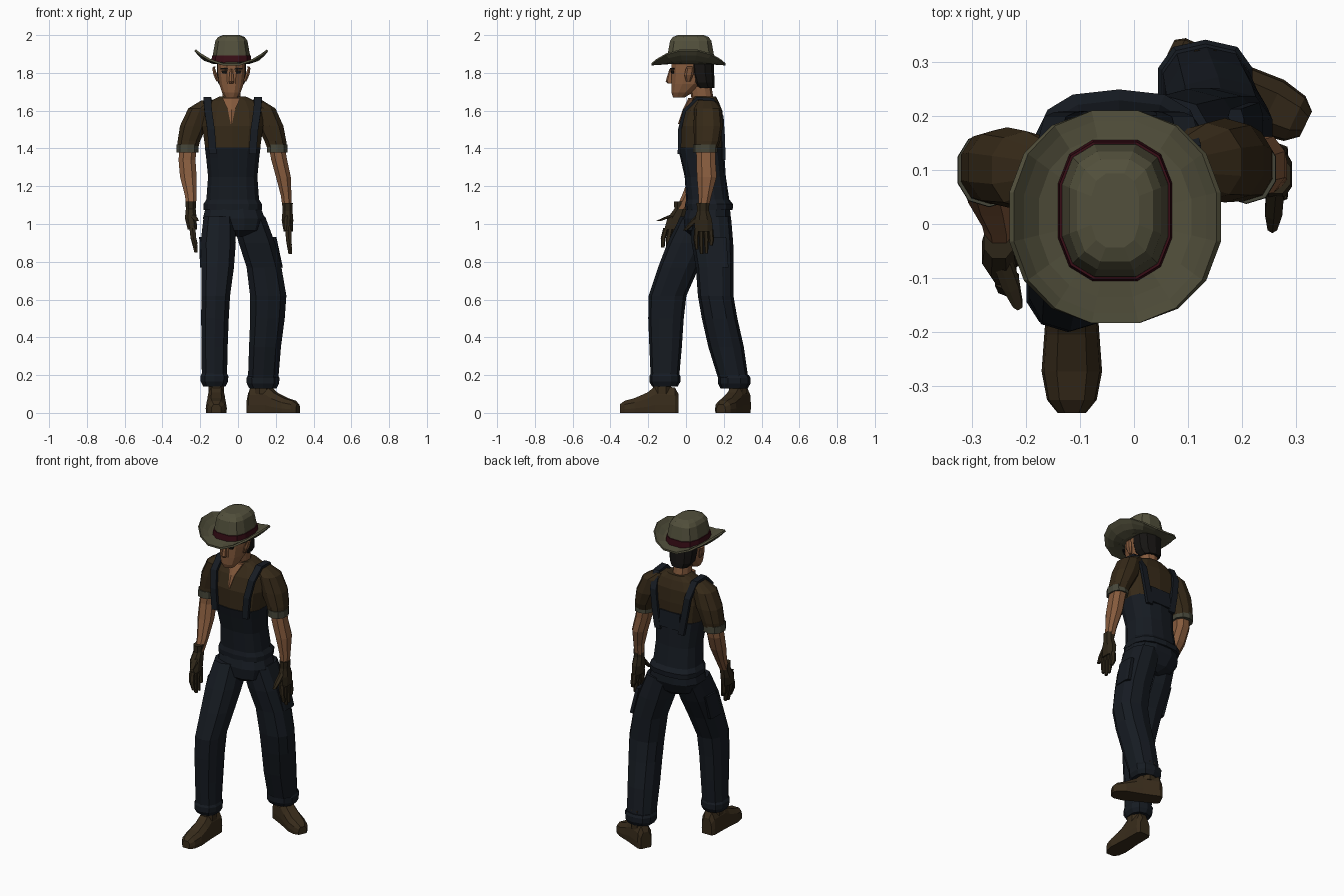
import bpy, bmesh, math
from mathutils import Vector


def mat(name, r, g, b):
    m = bpy.data.materials.new(name)
    m.diffuse_color = (r, g, b, 1)
    return m


SKIN = mat("skin", .24, .105, .047)
HAT = mat("felt", .085, .08, .045)
BAND = mat("band", .04, .004, .008)
SHIRT = mat("shirt", .036, .022, .009)
DENIM = mat("denim", .008, .011, .016)
LEATHER = mat("leather", .04, .025, .011)
GLOVE = mat("glove", .027, .019, .009)
HAIR = mat("hair", .008, .007, .006)
CUFF = mat("sleeve_cuff", .06, .06, .04)


def skin_rings(name, m, rings, caps=True):
    """Bridge equal-length point rings into one flat-shaded mesh."""
    bm = bmesh.new()
    vs = [[bm.verts.new(p) for p in r] for r in rings]
    n = len(vs[0])
    for a, b in zip(vs, vs[1:]):
        for i in range(n):
            j = (i + 1) % n
            bm.faces.new((a[i], a[j], b[j], b[i]))
    if caps:
        bm.faces.new(vs[0])
        bm.faces.new(vs[-1])
    bmesh.ops.recalc_face_normals(bm, faces=bm.faces)
    me = bpy.data.meshes.new(name)
    bm.to_mesh(me)
    bm.free()
    me.materials.append(m)
    ob = bpy.data.objects.new(name, me)
    bpy.context.collection.objects.link(ob)
    return ob


def oval(x, y, z, rx, ry, n, p):
    pts = []
    for i in range(n):
        a = 2 * math.pi * (i + .5) / n
        c, s = math.cos(a), math.sin(a)
        pts.append((x + rx * math.copysign(abs(c) ** (2 / p), c),
                    y + ry * math.copysign(abs(s) ** (2 / p), s), z))
    return pts


def loft(name, m, rings, n=10, p=2.3):
    return skin_rings(name, m, [oval(*r, n, p) for r in rings])


def ribbon(name, m, path, w, t):
    """Flat strap following a path in the yz plane."""
    P = [Vector(q) for q in path]
    rings = []
    for i, q in enumerate(P):
        d = P[min(i + 1, len(P) - 1)] - P[max(i - 1, 0)]
        nrm = Vector((0, -d.z, d.y)).normalized() * t
        s = Vector((w, 0, 0))
        rings.append([q - s - nrm, q + s - nrm, q + s + nrm, q - s + nrm])
    return skin_rings(name, m, rings)


CX = -.035

# Hat: crown, band and rolled brim
loft("hat_crown", HAT, [(CX, .025, z, a, b) for z, a, b in
     [(1.85, .105, .13), (1.9, .1, .125), (1.97, .087, .112), (1.99, .072, .097), (2, .045, .07)]], 12, 2.8)
loft("hat_band", BAND, [(CX, .025, 1.855, .109, .134), (CX, .025, 1.893, .105, .13)], 12, 2.8)
brim = []
for s in (.5, .75, .9, 1):
    ring = []
    for x, y, z in oval(CX, .013, 1.853, .195 * s, .2 * s, 16, 2.2):
        c = (x - CX) / (.195 * s)
        k = (s - .5) / .5
        ring.append((x, y, z + .07 * k * k * c * c - .012 * k * (1 - c * c)))
    brim.append(ring)
ob = skin_rings("hat_brim", HAT, brim, caps=False)
mod = ob.modifiers.new("thickness", "SOLIDIFY")
mod.thickness = .011
mod.offset = 0

# Head, neck, face and hair
loft("head", SKIN, [(CX, y, z, a, b) for y, z, a, b in
     [(-.037, 1.67, .032, .032), (-.022, 1.695, .05, .056), (.01, 1.74, .066, .09),
      (.028, 1.8, .075, .108), (.028, 1.87, .075, .108)]], 12, 2.4)
loft("neck", SKIN, [(CX, .095, 1.6, .06, .06), (CX, .088, 1.66, .05, .058), (CX, .07, 1.76, .05, .06)])
loft("nose", SKIN, [(CX, -.085, 1.745, .014, .014), (CX, -.088, 1.755, .016, .02),
                    (CX, -.078, 1.82, .008, .01)], 6)
loft("mouth", HAIR, [(CX, -.068, 1.712, .018, .008), (CX, -.069, 1.716, .018, .008)], 6)
loft("hair", HAIR, [(CX, .1, 1.72, .055, .05), (CX, .085, 1.75, .075, .066),
                    (CX, .075, 1.8, .08, .074), (CX, .07, 1.87, .08, .076)], 10)
for s in (-1, 1):
    loft("ear", SKIN, [(CX + s * .072, .012, 1.755, .008, .012), (CX + s * .085, .015, 1.79, .012, .024),
                       (CX + s * .094, .022, 1.825, .008, .022), (CX + s * .088, .02, 1.835, .006, .012)], 6)
    loft("eye", HAIR, [(CX + s * .034, -.07, 1.798, .016, .008), (CX + s * .036, -.072, 1.812, .02, .01)], 6)
    loft("brow", HAIR, [(CX + s * .035, -.072, 1.818, .024, .012), (CX + s * .04, -.072, 1.827, .022, .012)], 6)

# Torso: shirt, open collar, overalls and straps
TX = -.028
loft("shirt_body", SHIRT, [(TX, y, z, a, b) for y, z, a, b in
     [(.115, 1.12, .13, .105), (.1, 1.25, .125, .1), (.078, 1.4, .148, .116), (.08, 1.52, .165, .118),
      (.092, 1.6, .16, .1), (.1, 1.65, .125, .072), (.1, 1.675, .07, .058)]], 14, 2.7)
loft("open_collar", SKIN, [(CX, -.036, 1.53, .004, .007), (CX, -.002, 1.605, .022, .016),
                           (CX, .035, 1.668, .055, .022)], 6)
loft("overalls_body", DENIM, [(TX, y, z, a, b) for y, z, a, b in
     [(.122, 1.075, .157, .125), (.122, 1.105, .158, .127), (.115, 1.13, .142, .114),
      (.102, 1.25, .133, .109), (.087, 1.35, .143, .117), (.078, 1.405, .15, .122)]], 14, 2.7)
for s in (-1, 1):
    ribbon("strap", DENIM, [(TX + s * x, y, z) for x, y, z in
           [(.105, -.035, 1.37), (.115, -.033, 1.5), (.13, -.008, 1.6), (.135, .06, 1.665),
            (.132, .14, 1.66), (.118, .19, 1.57), (.1, .198, 1.45), (.08, .2, 1.34)]], .02, .009)
ribbon("back_panel", DENIM, [(TX, .193, 1.46), (TX, .2, 1.36)], .07, .008)

# Arms: sleeve, rolled cuff, bare arm
arms = {
    "right": ([(-.15, .1, 1.655, .045, .045), (-.2, .1, 1.612, .066, .072), (-.235, .105, 1.52, .075, .074),
               (-.26, .105, 1.44, .062, .068), (-.268, .1, 1.39, .056, .064)],
              [(-.262, .1, 1.42, .048, .055), (-.27, .09, 1.34, .048, .052), (-.263, .06, 1.25, .047, .047),
               (-.25, .01, 1.15, .033, .034), (-.248, -.025, 1.08, .026, .03)]),
    "left": ([(.085, .11, 1.655, .045, .045), (.135, .115, 1.612, .066, .072), (.168, .118, 1.52, .075, .078),
              (.198, .112, 1.44, .06, .07), (.208, .102, 1.39, .052, .06)],
             [(.203, .105, 1.42, .045, .055), (.218, .105, 1.34, .045, .054), (.24, .11, 1.25, .042, .056),
              (.255, .1, 1.15, .03, .037), (.26, .093, 1.08, .025, .028)]),
}
for side, (sleeve, arm) in arms.items():
    loft(side + "_sleeve", SHIRT, sleeve, 10)
    x, y, z, a, b = sleeve[-1]
    loft(side + "_sleeve_cuff", CUFF, [(x, y, z + .03, a + .004, b + .004), (x, y, z - .012, a + .005, b + .005)], 10)
    loft(side + "_arm", SKIN, arm, 8)

# Gloves: palm, four fingers, thumb
hands = {"right": (-.25, -.03, 1.09, .028, -.055, (-.215, -.148, 1.015)),
         "left": (.262, .09, 1.08, .014, .005, (.256, -.005, .965))}
for side, (x, y, z, dx, dy, thumb) in hands.items():
    loft(side + "_palm", GLOVE, [(x, y, z + .03, .03, .036), (x, y, z - .01, .028, .034),
         (x, y + dy * .4, z - .06, .033, .05), (x + dx * .3, y + dy * .7, z - .12, .026, .05)], 8)
    for i in range(4):
        o = (i - 1.5) * .025
        tip = (-.24, -.265, -.26, -.22)[i] + .025
        fy = y + dy * .7 + o
        loft(side + "_finger", GLOVE, [(x + dx * .3, fy, z - .11, .018, .014),
             (x + dx * .5, fy + dy * .2 + o * .1, z - .165, .017, .013),
             (x + dx, fy + dy * .3, z + tip, .01, .009)], 6)
    t = Vector(thumb)
    b = Vector((x, y - .02, z - .035))
    loft(side + "_thumb", GLOVE, [(*b, .018, .02), (*b.lerp(t, .6), .018, .018), (*t, .01, .012)], 6)

# Trousers: pelvis, legs, turned cuffs
loft("trouser_seat", DENIM, [(TX, .122, 1.12, .14, .112), (-.022, .112, 1.03, .168, .128),
                             (-.015, .1, .965, .14, .11), (-.01, .1, .935, .06, .07)], 12, 2.5)
legs = {
    "right": [(-.1, .085, 1.04, .085, .115), (-.105, .02, .9, .097, .118), (-.108, -.04, .77, .09, .108),
              (-.118, -.098, .62, .079, .1), (-.122, -.106, .5, .076, .094),
              (-.124, -.108, .35, .072, .086), (-.125, -.112, .17, .069, .074)],
    "left": [(.055, .13, 1.04, .092, .108), (.1, .14, .9, .1, .11), (.138, .152, .77, .096, .1),
             (.16, .157, .62, .1, .094), (.156, .178, .5, .095, .094),
             (.143, .212, .35, .088, .094), (.132, .255, .16, .083, .078)],
}
for side, rings in legs.items():
    loft(side + "_trouser_leg", DENIM, rings, 10, 2.5)
    x, y, z, a, b = rings[-1]
    loft(side + "_trouser_cuff", DENIM, [(x, y, z + .04, a, b), (x, y, z + .025, a + .008, b + .008),
         (x, y, z - .005, a + .006, b + .008), (x, y, z - .03, a - .008, b - .006)], 10, 2.5)
    # Side thigh pocket
    s = -1 if side == "right" else 1
    (x0, y0, z0, a0, b0), (x1, y1, z1, a1, b1) = rings[1:3]
    loft(side + "_thigh_pocket", DENIM, [(x0 + s * (a0 - .012), y0 + .02, z0 + .03, .016, .055),
         (x1 + s * (a1 - .012), y1 + .02, z1, .016, .055)], 8, 4)

# Boots: sections from heel to toe, flat on the ground
feet = {"right": ((-.115, -.04), (-.115, -.35)), "left": ((.06, .31), (.318, .185))}
section = [(0, .034, .1), (.06, .046, .135), (.4, .048, .14), (.53, .051, .108),
           (.75, .056, .078), (.92, .046, .064), (1, .026, .045)]
for side, (heel, toe) in feet.items():
    h, e = Vector((*heel, 0)), Vector((*toe, 0))
    d = (e - h).normalized()
    across = Vector((-d.y, d.x, 0))
    rings = []
    for t, w, ht in section:
        c = h.lerp(e, t)
        rings.append([c + across * (w * u) + Vector((0, 0, ht * v)) for u, v in
                      [(-.95, 0), (.95, 0), (1, .3), (.92, .7), (.5, 1), (-.5, 1), (-.92, .7), (-1, .3)]])
    skin_rings(side + "_boot", LEATHER, rings)
    c = h.lerp(e, .28)
    loft(side + "_boot_shaft", LEATHER, [(c.x, c.y, .1, .045, .05), (c.x, c.y, .22, .045, .05)], 8)
